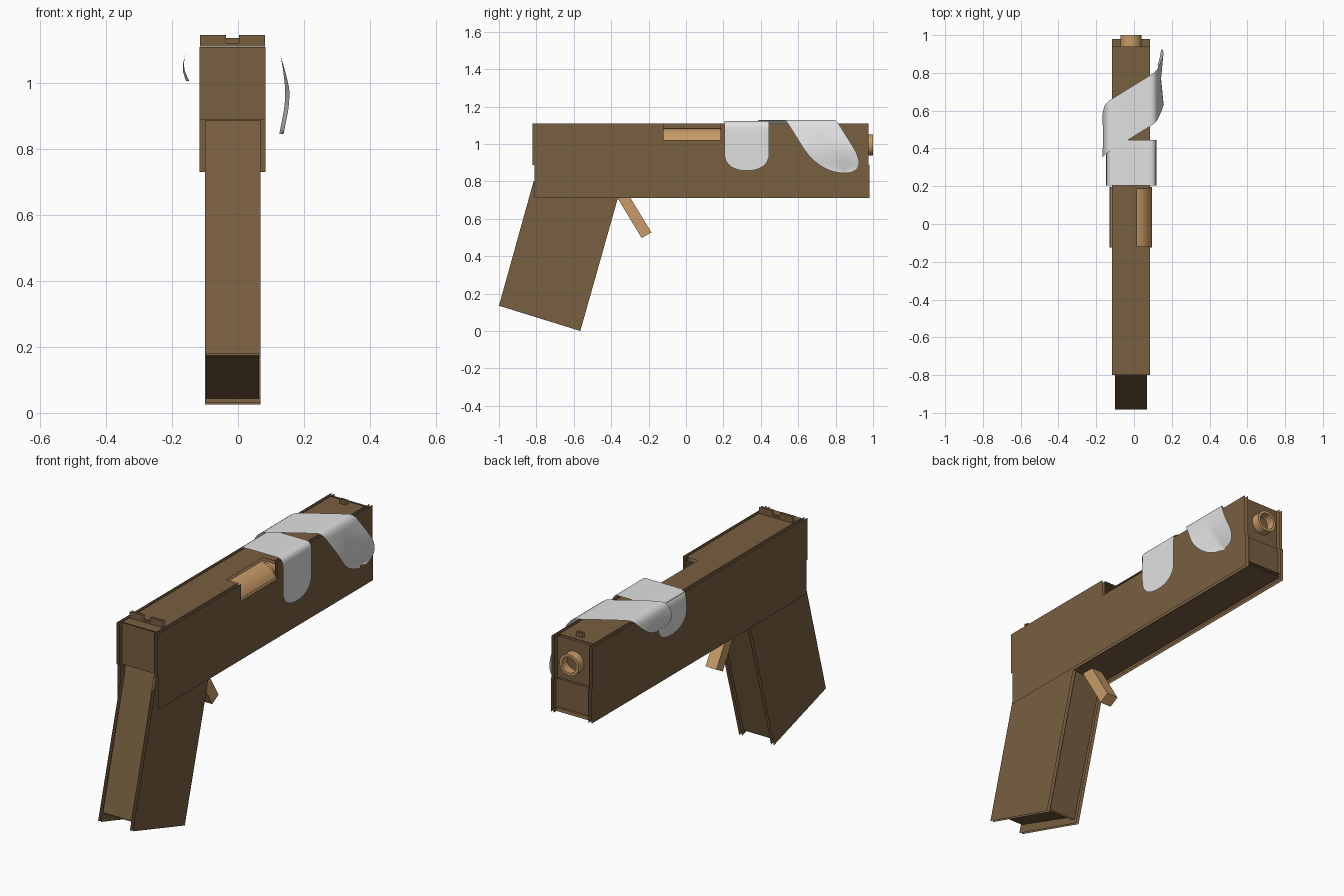
import bpy, bmesh, math
from mathutils import Vector

if "Cube" in bpy.data.objects:
    bpy.data.objects.remove(bpy.data.objects["Cube"])

CX = -0.0165  # centre line of the toy


def material(name, rgb):
    m = bpy.data.materials.new(name)
    m.diffuse_color = (*rgb, 1)
    m.use_nodes = True
    m.node_tree.nodes["Principled BSDF"].inputs["Base Color"].default_value = m.diffuse_color
    return m


BROWN = material("cardboard brown", (0.190, 0.112, 0.052))
TAN = material("light tan card", (0.58, 0.33, 0.135))
TAPE = material("pale grey tape", (0.75, 0.75, 0.75))


def finish(name, bm, mat, smooth=False):
    me = bpy.data.meshes.new(name)
    bm.to_mesh(me)
    bm.free()
    me.materials.append(mat)
    ob = bpy.data.objects.new(name, me)
    bpy.context.collection.objects.link(ob)
    if smooth:
        bpy.context.view_layer.objects.active = ob
        ob.select_set(True)
        bpy.ops.object.shade_smooth_by_angle(angle=math.radians(40))
        ob.select_set(False)
    return ob


def sheets(name, polys, out, mat=BROWN):
    """Hollow card: two thin skins; the first faces along out, the second against it."""
    bm = bmesh.new()
    for pts, s in zip(polys, (1, -1)):
        f = bm.faces.new([bm.verts.new(p) for p in pts])
        f.normal_update()
        if f.normal.dot(Vector(out)) * s < 0:
            f.normal_flip()
    return finish(name, bm, mat)


def panel(name, axis, pts, outer, inner, mat=BROWN):
    """Flat card facing an axis, from a 2D outline and two skin positions."""
    place = {"x": lambda a, b, w: (CX + w, a, b),
             "y": lambda a, b, w: (CX + a, w, b),
             "z": lambda a, b, w: (CX + a, b, w)}[axis]
    polys = [[place(a, b, w) for a, b in pts] for w in (outer, inner)]
    sign = 1 if outer > inner else -1
    return sheets(name, polys, [sign * (axis == k) for k in "xyz"], mat)


def rect(a0, b0, a1, b1):
    return [(a0, b0), (a1, b0), (a1, b1), (a0, b1)]


def slat(name, p, q, half, t=0.016):
    """Tilted card between two (y, z) points; the second skin lies left of p->q."""
    d = (Vector(q) - Vector(p)).normalized()
    n = Vector((-d.y, d.x))
    polys = []
    for k in (0, t):
        a, b = Vector(p) + n * k, Vector(q) + n * k
        polys.append([(CX - half, *a), (CX + half, *a), (CX + half, *b), (CX - half, *b)])
    return sheets(name, polys, (0, -n.x, -n.y))


# Side cards of slide, frame and grip
slide = rect(-0.82, 0.888, 0.975, 1.11)
slide_port = [(-0.82, 0.888), (0.975, 0.888), (0.975, 1.11), (0.185, 1.11),
              (0.185, 1.022), (-0.12, 1.022), (-0.12, 1.11), (-0.82, 1.11)]
frame = rect(-0.81, 0.71, 0.982, 0.888)
grip = [(-1.0, 0.135), (-0.565, 0.0), (-0.342, 0.79), (-0.815, 0.80)]
for side, s, outline in (("left", -1, slide), ("right", 1, slide_port)):
    panel(side + "_slide_side", "x", outline, s * 0.119, s * 0.102)
    panel(side + "_frame_side", "x", frame, s * 0.119, s * 0.102)
    panel(side + "_grip_side", "x", grip, s * 0.101, s * 0.085)

# Slide top with the port cut out, and end plates
top = [(-0.1, -0.80), (0.1, -0.80), (0.1, -0.12), (0.033, -0.12),
       (0.033, 0.185), (0.1, 0.185), (0.1, 0.94), (-0.1, 0.94)]
panel("slide_top", "z", top, 1.11, 1.094)
panel("slide_rear", "y", rect(-0.1, 0.888, 0.1, 1.108), -0.80, -0.785)
panel("frame_rear", "y", rect(-0.1, 0.73, 0.1, 0.888), -0.785, -0.77)
panel("slide_front", "y", rect(-0.1, 0.888, 0.1, 1.108), 0.955, 0.938)
panel("frame_front", "y", rect(-0.1, 0.73, 0.1, 0.888), 0.965, 0.948)
panel("frame_bottom", "z", rect(-0.1, -0.40, 0.1, 0.98), 0.722, 0.738)

# Grip back, front and floor
slat("grip_back", (-0.793, 0.885), (-0.983, 0.178), 0.084)
slat("grip_front", (-0.578, 0.025), (-0.372, 0.75), 0.084)
slat("grip_floor", (-0.975, 0.170), (-0.578, 0.04), 0.080)

# Sights
notch = [(-0.098, 1.11), (0.098, 1.11), (0.098, 1.145), (0.02, 1.145),
         (0.02, 1.12), (-0.02, 1.12), (-0.02, 1.145), (-0.098, 1.145)]
panel("rear_sight", "y", notch, -0.741, -0.727)
panel("front_sight", "y", rect(-0.02, 1.11, 0.02, 1.135), 0.912, 0.898)


# Barrel and chamber, turned around the y axis
def lathe(name, profile, z, n=32):
    bm = bmesh.new()
    rings = [[bm.verts.new((CX + r * math.cos(2 * math.pi * i / n), y,
                            z + r * math.sin(2 * math.pi * i / n)))
              for i in range(n)] for r, y in profile]
    for a, b in zip(rings, rings[1:]):
        for i in range(n):
            j = (i + 1) % n
            bm.faces.new((a[i], a[j], b[j], b[i]))
    bmesh.ops.recalc_face_normals(bm, faces=bm.faces)
    return finish(name, bm, TAN, True)


lathe("barrel", [(0.056, 0.25), (0.056, 1.0), (0.042, 1.0), (0.042, 0.25)], 0.995)
lathe("chamber", [(0.112, -0.125), (0.112, 0.195)], 0.972)

# Trigger
bm = bmesh.new()
profile = [(-0.375, 0.725), (-0.305, 0.725), (-0.185, 0.527), (-0.237, 0.497)]
face = bm.faces.new([bm.verts.new((CX - 0.032, y, z)) for y, z in profile])
ext = bmesh.ops.extrude_face_region(bm, geom=[face])
bmesh.ops.translate(bm, vec=(0.064, 0, 0),
                    verts=[v for v in ext["geom"] if isinstance(v, bmesh.types.BMVert)])
bmesh.ops.recalc_face_normals(bm, faces=bm.faces)
finish("trigger", bm, TAN)


# Tape strips: a cross-section swept along y, slanted, with rounded ends
def tape(name, path, y_mid, half, radius, slant=0.0, flare=0.0, steps=64, across=14):
    pts = [Vector(p) for p in path]
    for _ in range(2):  # corner cutting for a soft curve
        cut = [pts[0]]
        for a, b in zip(pts, pts[1:]):
            cut += [a.lerp(b, 0.25), a.lerp(b, 0.75)]
        pts = cut + [pts[-1]]
    dist = [0.0]
    for a, b in zip(pts, pts[1:]):
        dist.append(dist[-1] + (b - a).length)
    total = dist[-1]
    bm = bmesh.new()
    rows = []
    for i in range(steps + 1):
        s = total * (0.5 - 0.5 * math.cos(math.pi * i / steps))
        k = max(j for j in range(len(pts) - 1) if dist[j] <= s + 1e-9)
        p = pts[k].lerp(pts[k + 1], min(1, (s - dist[k]) / (dist[k + 1] - dist[k])))
        e = min(s, total - s)
        w = half * max(0.02, 1 - max(0, 1 - e / radius) ** 2.5) ** 0.45
        drop = max(0, 1.08 - p.y)
        row = []
        for j in range(across + 1):
            t = 2 * j / across - 1
            x = p.x + math.copysign(flare * t * min(drop, 0.1) / 0.1, p.x)
            row.append(bm.verts.new((x, y_mid + slant * (s - total * 0.5) + w * t, p.y)))
        rows.append(row)
    for a, b in zip(rows, rows[1:]):
        for j in range(across):
            bm.faces.new((a[j], a[j + 1], b[j + 1], b[j]))
    return finish(name, bm, TAPE, True)


tape("straight_tape", [(-0.142, 0.93), (-0.15, 1.02), (-0.142, 1.118), (-0.09, 1.122),
                       (0.06, 1.122), (0.115, 1.122), (0.12, 1.06), (0.118, 0.857)],
     0.325, 0.12, 0.10)
tape("slanted_tape", [(-0.148, 1.005), (-0.168, 1.05), (-0.15, 1.125), (-0.09, 1.129),
                      (0.06, 1.129), (0.118, 1.129), (0.136, 1.05), (0.146, 0.95),
                      (0.125, 0.845)],
     0.64, 0.135, 0.15, slant=0.62, flare=0.013)
